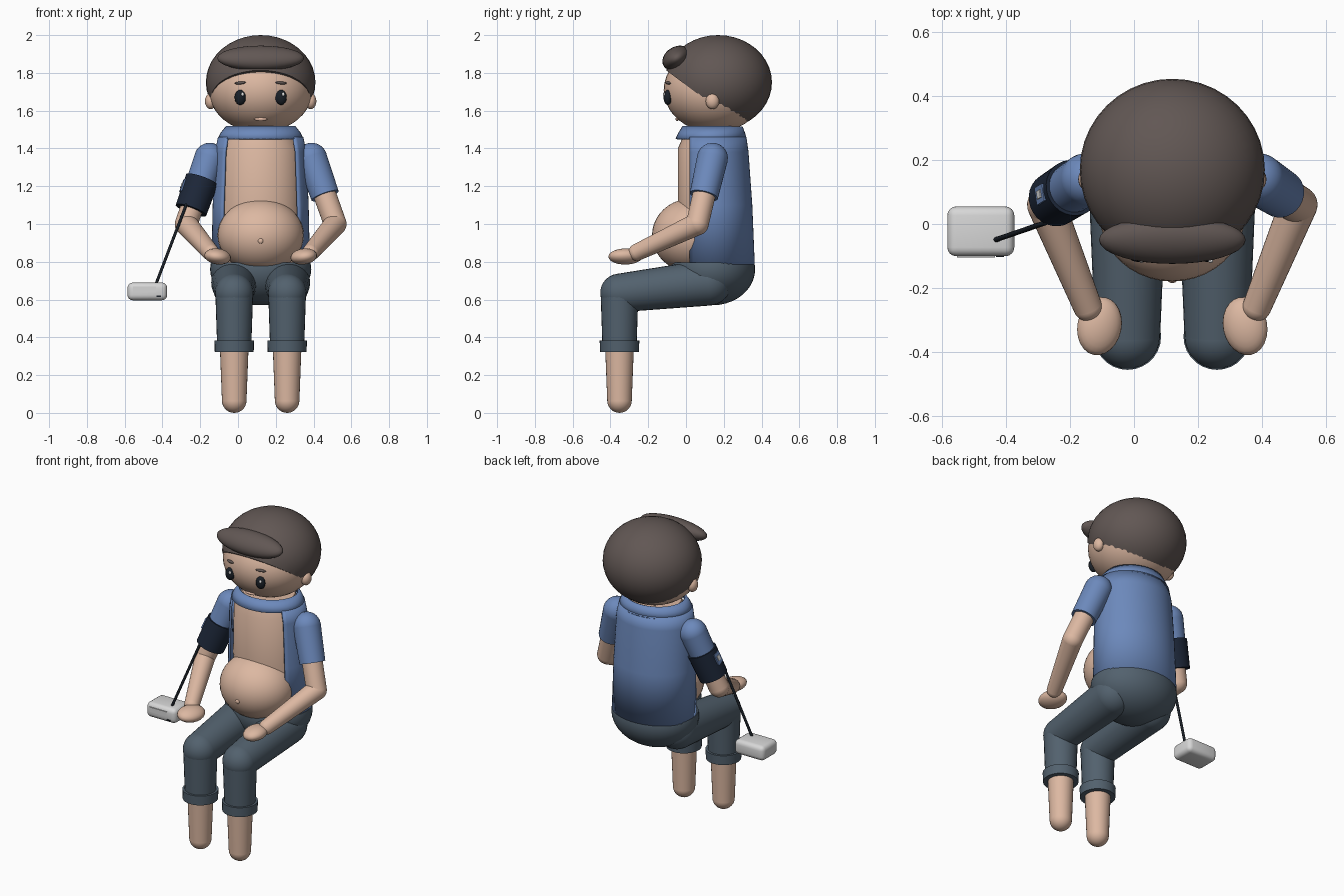
import bpy, bmesh, math
from mathutils import Vector, Matrix

cube = bpy.data.objects.get("Cube")
if cube:
    bpy.data.objects.remove(cube, do_unlink=True)

CX = 0.12  # centre line of the figure


def material(name, r, g, b):
    m = bpy.data.materials.new(name)
    m.use_nodes = True
    m.diffuse_color = (r, g, b, 1)
    node = m.node_tree.nodes["Principled BSDF"]
    node.inputs["Base Color"].default_value = (r, g, b, 1)
    node.inputs["Roughness"].default_value = 0.7
    return m


SKIN = material("skin", 0.72, 0.48, 0.36)
HAIR = material("brown hair", 0.12, 0.095, 0.088)
SHIRT = material("blue shirt", 0.15, 0.25, 0.50)
DENIM = material("dark denim", 0.085, 0.12, 0.155)
BAND = material("navy band", 0.012, 0.02, 0.04)
SHELL = material("light grey plastic", 0.68, 0.68, 0.68)
BLACK = material("black", 0.01, 0.014, 0.02)
WHITE = material("white", 0.9, 0.9, 0.9)
LIP = material("pale lip", 0.78, 0.5, 0.38)


def finish(bm, name, mat, smooth=True):
    me = bpy.data.meshes.new(name)
    bm.to_mesh(me)
    bm.free()
    ob = bpy.data.objects.new(name, me)
    bpy.context.collection.objects.link(ob)
    me.materials.append(mat)
    if smooth:
        bpy.ops.object.select_all(action="DESELECT")
        ob.select_set(True)
        bpy.context.view_layer.objects.active = ob
        bpy.ops.object.shade_smooth_by_angle(angle=math.radians(40))
    return ob


def ellipsoid(name, mat, centre, radii, tilt=(0, 0, 0), seg=32, cut=None):
    """Scaled sphere; cut = (point, normal) trims the side the normal points away from."""
    bm = bmesh.new()
    bmesh.ops.create_uvsphere(bm, u_segments=seg, v_segments=seg // 2, radius=1)
    rot = Matrix.Rotation(tilt[2], 4, "Z") @ Matrix.Rotation(tilt[1], 4, "Y") @ Matrix.Rotation(tilt[0], 4, "X")
    bm.transform(Matrix.Translation(centre) @ rot @ Matrix.Diagonal((*radii, 1)))
    if cut:
        geom = bm.verts[:] + bm.edges[:] + bm.faces[:]
        bmesh.ops.bisect_plane(bm, geom=geom, plane_co=cut[0], plane_no=cut[1], clear_inner=True)
        bmesh.ops.holes_fill(bm, edges=[e for e in bm.edges if e.is_boundary])
    return finish(bm, name, mat)


def limb(name, mat, p, q, r1, r2, round_p=True, round_q=True, seg=28):
    """Tapered rod from p to q, with round or flat ends."""
    p, q = Vector(p), Vector(q)
    d = q - p
    turn = d.to_track_quat("Z", "Y").to_matrix().to_4x4()
    bm = bmesh.new()
    bmesh.ops.create_cone(bm, cap_ends=True, segments=seg, radius1=r1, radius2=r2, depth=d.length,
                          matrix=Matrix.Translation((p + q) / 2) @ turn)
    for use, at, r in ((round_p, p, r1), (round_q, q, r2)):
        if use:
            bmesh.ops.create_uvsphere(bm, u_segments=seg, v_segments=14, radius=r,
                                      matrix=Matrix.Translation(at) @ turn)
    return finish(bm, name, mat)


def loft(name, mat, rings, start=0, end=360, cap=False, thick=0):
    """Stack of elliptical rings (z, rx, ry, y); angles run from the front."""
    bm = bmesh.new()
    n = 40
    full = end - start == 360
    rows = []
    for z, rx, ry, y in rings:
        row = []
        for i in range(n if full else n + 1):
            a = math.radians(start + (end - start) * i / n)
            row.append(bm.verts.new((CX + rx * math.sin(a), y - ry * math.cos(a), z)))
        rows.append(row)
    for low, high in zip(rows, rows[1:]):
        for i in range(n):
            j = (i + 1) % len(low)
            bm.faces.new((low[i], low[j], high[j], high[i]))
    if cap:
        bm.faces.new(rows[-1])
        bm.faces.new(rows[0][::-1])
    ob = finish(bm, name, mat)
    if thick:
        mod = ob.modifiers.new("thickness", "SOLIDIFY")
        mod.thickness = thick
        mod.offset = 0
    return ob


def box(name, mat, matrix, size, bevel=0.0):
    bm = bmesh.new()
    bmesh.ops.create_cube(bm, size=1)
    bm.transform(Matrix.Diagonal((*size, 1)))
    if bevel:
        bmesh.ops.bevel(bm, geom=bm.edges[:], offset=bevel, segments=4, profile=0.5, affect="EDGES")
    bm.transform(matrix)
    return finish(bm, name, mat)


# Head, hair and fringe
HEAD, HEAD_R = Vector((CX, 0.15, 1.71)), Vector((0.275, 0.268, 0.225))


def face_y(d, z):
    k = 1 - (d / HEAD_R.x) ** 2 - ((z - HEAD.z) / HEAD_R.z) ** 2
    return HEAD.y - HEAD_R.y * math.sqrt(k)


ellipsoid("head", SKIN, HEAD, HEAD_R, seg=40)
ellipsoid("hair", HAIR, (CX, 0.17, 1.75), (0.29, 0.285, 0.25), seg=40,
          cut=((CX, -0.1, 1.81), (0, 0.6, 0.8)))
ellipsoid("fringe", HAIR, (CX, -0.05, 1.878), (0.23, 0.08, 0.06), tilt=(math.radians(32), 0, 0))

# Face details and ears
for side, s in (("left", 1), ("right", -1)):
    x = CX + s * 0.108
    ey = face_y(0.108, 1.67)
    ellipsoid(side + "_eye", BLACK, (x, ey - 0.005, 1.67), (0.03, 0.022, 0.04), seg=20)
    ellipsoid(side + "_eye_glint", WHITE, (x + 0.012, ey - 0.024, 1.687), (0.008, 0.006, 0.01), seg=12)
    ellipsoid(side + "_eyebrow", HAIR, (x, face_y(0.108, 1.747) - 0.002, 1.747), (0.032, 0.01, 0.008),
              tilt=(0, s * 0.08, s * 0.35), seg=16)
    ellipsoid(side + "_ear", SKIN, (CX + s * 0.265, 0.14, 1.65), (0.03, 0.036, 0.042), seg=20)
ellipsoid("mouth", LIP, (CX, face_y(0, 1.555) - 0.002, 1.555), (0.036, 0.01, 0.009), seg=16)

# Torso and belly
loft("torso", SKIN, [(0.72, 0.21, 0.175, 0.14), (1.1, 0.218, 0.183, 0.14),
                     (1.4, 0.21, 0.178, 0.135), (1.5, 0.16, 0.14, 0.14)], cap=True)
ellipsoid("belly", SKIN, (CX, 0.03, 0.94), (0.228, 0.21, 0.195), seg=40)
ellipsoid("navel", SKIN, (CX, -0.177, 0.91), (0.014, 0.008, 0.014), seg=14)

# Open shirt and its collar
loft("shirt", SHIRT, [(0.785, 0.255, 0.208, 0.15), (1.1, 0.248, 0.2, 0.145),
                      (1.38, 0.236, 0.188, 0.137), (1.46, 0.22, 0.181, 0.133)],
     start=52, end=308, thick=0.012)
loft("collar", SHIRT, [(1.45, 0.222, 0.184, 0.133), (1.48, 0.208, 0.172, 0.136),
                       (1.515, 0.18, 0.155, 0.14)], thick=0.01)

# Trousers, turned-up hems and bare legs
ellipsoid("hips", DENIM, (CX, 0.14, 0.76), (0.268, 0.226, 0.19), seg=40,
          cut=((CX, 0, 0.795), (0, 0, -1)))
for side, s in (("left", 1), ("right", -1)):
    x = CX + s * 0.14
    knee = (x, -0.352, 0.635)
    limb(side + "_thigh", DENIM, (x, 0.12, 0.69), knee, 0.122, 0.102)
    limb(side + "_trouser_shin", DENIM, knee, (x, -0.352, 0.34), 0.1, 0.09, round_q=False)
    limb(side + "_hem", DENIM, (x, -0.352, 0.382), (x, -0.352, 0.322), 0.105, 0.103, False, False)
    limb(side + "_shin", SKIN, (x, -0.352, 0.4), (x, -0.352, 0.065), 0.078, 0.065, round_p=False)

# Arms with short sleeves
SHOULDER, ELBOW = Vector((0.27, 0.14, 1.348)), Vector((0.395, 0.06, 1.0))
for side, s in (("left", 1), ("right", -1)):
    def place(v):
        return Vector((CX + s * v[0], v[1], v[2]))
    cuff = SHOULDER.lerp(ELBOW, 0.57)
    limb(side + "_sleeve", SHIRT, place(SHOULDER), place(cuff), 0.082, 0.076, round_q=False)
    limb(side + "_upper_arm", SKIN, place(SHOULDER), place(ELBOW), 0.062, 0.06)
    limb(side + "_forearm", SKIN, place(ELBOW), place((0.265, -0.26, 0.85)), 0.06, 0.045)
    ellipsoid(side + "_hand", SKIN, place((0.228, -0.32, 0.828)), (0.07, 0.092, 0.042),
              tilt=(0, -s * 0.15, s * 0.2), seg=24)

# Pressure band around the right upper arm, with a small label
shoulder = Vector((CX - SHOULDER.x, SHOULDER.y, SHOULDER.z))
elbow = Vector((CX - ELBOW.x, ELBOW.y, ELBOW.z))
limb("arm_band", BAND, shoulder.lerp(elbow, 0.33), shoulder.lerp(elbow, 0.79), 0.089, 0.086, False, False)
axis = (shoulder - elbow).normalized()
out = Vector((-1, -0.15, 0))
out = (out - out.dot(axis) * axis).normalized()
frame = Matrix((out, axis.cross(out), axis)).transposed().to_4x4()
middle = shoulder.lerp(elbow, 0.5) + out * 0.086
box("band_patch", SHIRT, Matrix.Translation(middle) @ frame, (0.009, 0.055, 0.07))
box("band_label", WHITE, Matrix.Translation(middle + out * 0.004) @ frame, (0.008, 0.025, 0.03))

# Air hose and monitor
limb("air_hose", BLACK, (-0.275, 0.005, 1.1), (-0.435, -0.05, 0.68), 0.008, 0.008, seg=12)
box("monitor", SHELL, Matrix.Translation((-0.48, -0.023, 0.643)), (0.21, 0.156, 0.094), bevel=0.028)
box("monitor_screen", SHELL, Matrix.Translation((-0.495, -0.101, 0.653)), (0.12, 0.008, 0.03))
box("monitor_button", BLACK, Matrix.Translation((-0.42, -0.101, 0.617)), (0.025, 0.006, 0.007))
